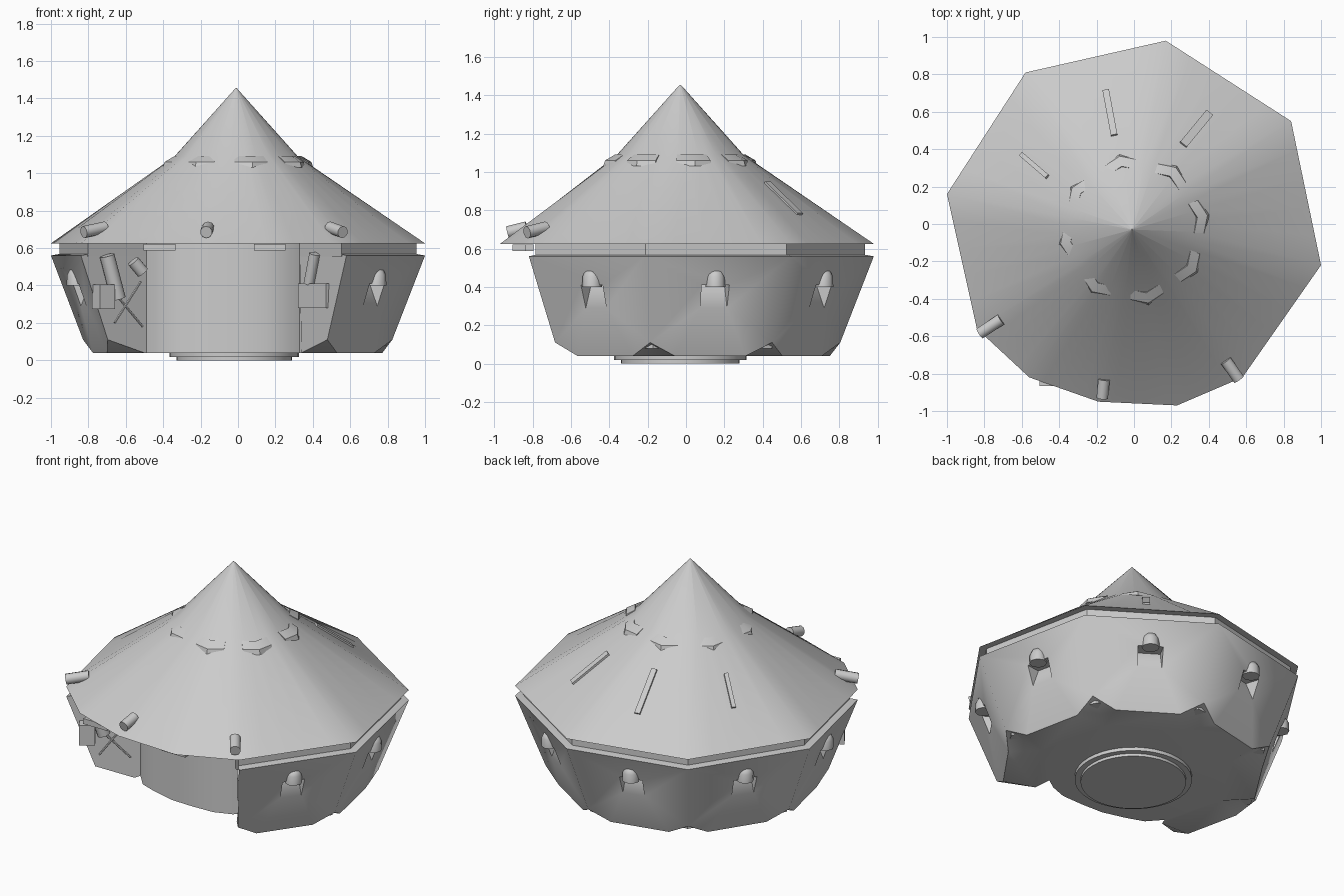
import bpy, bmesh
from math import sin, cos, radians, hypot
from mathutils import Vector

if "Cube" in bpy.data.objects:
    bpy.data.objects.remove(bpy.data.objects["Cube"], do_unlink=True)

# One plain hull colour
GREY = (0.6, 0.6, 0.6, 1)
hull = bpy.data.materials.new("hull_grey")
hull.use_nodes = True
hull.diffuse_color = GREY
hull.node_tree.nodes["Principled BSDF"].inputs["Base Color"].default_value = GREY

CX, CY = -0.01, -0.03
# Eight main corners, counter-clockwise from the right side of the opening
CORNERS = [(.58, -.82), (1, -.22), (.84, .55), (.17, .98), (-.58, .81),
           (-1, .16), (-.84, -.56)]
FRONT = [(-.56, -.82), (-.19, -.95), (.23, -.97)]
# Curved inner wall seen through the opening, left to right
ARC = [(-.49, -.30), (-.41, -.39), (-.30, -.43), (-.15, -.47), (0, -.475),
       (.15, -.47), (.26, -.43), (.33, -.38)]
EAVE, TOP, NOTCH, FLOOR = .625, .56, .11, .04


def make(name, verts, faces, angle=40):
    me = bpy.data.meshes.new(name)
    bm = bmesh.new()
    vs = [bm.verts.new(v) for v in verts]
    for f in faces:
        bm.faces.new([vs[i] for i in f])
    bmesh.ops.remove_doubles(bm, verts=bm.verts[:], dist=.0005)
    bmesh.ops.recalc_face_normals(bm, faces=bm.faces[:])
    bm.to_mesh(me)
    bm.free()
    me.materials.append(hull)
    ob = bpy.data.objects.new(name, me)
    bpy.context.collection.objects.link(ob)
    bpy.ops.object.select_all(action='DESELECT')
    ob.select_set(True)
    bpy.context.view_layer.objects.active = ob
    bpy.ops.object.shade_smooth_by_angle(angle=radians(angle))
    return ob


def make_polys(name, polys, angle=40):
    verts, faces = [], []
    for p in polys:
        faces.append(range(len(verts), len(verts) + len(p)))
        verts += p
    return make(name, verts, faces, angle)


def loft(name, rings, angle=40):
    """Skin rings of equal length and cap both ends."""
    n = len(rings[0])
    faces = [(k * n + i, k * n + (i + 1) % n, (k + 1) * n + (i + 1) % n, (k + 1) * n + i)
             for k in range(len(rings) - 1) for i in range(n)]
    faces += [range(n), range((len(rings) - 1) * n, len(rings) * n)]
    return make(name, [v for r in rings for v in r], faces, angle)


def circle(x, y, z, r, n):
    return [(x + r * cos(radians(360 * i / n)), y + r * sin(radians(360 * i / n)), z)
            for i in range(n)]


def bar(name, a, b, w, h, n=4):
    """Box (n=4) or rod from a to b."""
    a, b = Vector(a), Vector(b)
    d = (b - a).normalized()
    side = d.cross(Vector((0, 0, 1)))
    side = side.normalized() if side.length > .01 else Vector((1, 0, 0))
    up = side.cross(d)
    k = 1 / cos(radians(45)) if n == 4 else 1
    ring = [(side * w * cos(t) + up * h * sin(t)) * k / 2
            for t in (radians(360 * (i + .5) / n) for i in range(n))]
    return loft(name, [[a + o for o in ring], [b + o for o in ring]])


def wall(i, t, z, push=0):
    """Point on the sloping wall panel i at fraction t and height z."""
    a, b = Vector(CORNERS[i]), Vector(CORNERS[i + 1])
    p = a.lerp(b, t) - Vector((CX, CY))
    p = p * (1 - .385 * (TOP - z)) + p.normalized() * push
    return (p.x + CX, p.y + CY, z)


def corner(i, z):
    return wall(i, 0, z) if i < 6 else wall(5, 1, z)


# Roof: round peak blending into the polygonal eave
rim = CORNERS + FRONT
outline = []
for i, p in enumerate(rim):
    q = rim[(i + 1) % len(rim)]
    outline += [Vector(p).lerp(Vector(q), k / 5) for k in range(5)]


def toward(p, r, z):
    d = (p - Vector((CX, CY))).normalized() * r
    return (CX + d.x, CY + d.y, z)


loft("roof", [[(p.x, p.y, EAVE) for p in outline],
              [toward(p, .33, 1.09) for p in outline],
              [toward(p, .003, 1.455) for p in outline]], 30)

# Body: six wall panels with wedge pockets, notched corners and a floor
polys = []
inner = []
for i in range(7):
    c = Vector(corner(i, FLOOR))
    o = Vector((CX, CY, FLOOR))
    inner.append(tuple(o.lerp(c, .74)))
for i in range(6):
    tl, tr = corner(i, TOP), corner(i + 1, TOP)
    bl, br = corner(i, NOTCH), corner(i + 1, NOTCH)
    a, b = wall(i, .2, FLOOR), wall(i, .8, FLOOR)
    p, q, r, s = [wall(i, t, z) for t, z in ((.4, .41), (.6, .41), (.6, .29), (.4, .29))]
    pin, qin = wall(i, .4, .41, -.09), wall(i, .6, .41, -.09)
    polys += [[tl, p, q, tr], [tr, q, r, br], [br, r, b], [b, r, s, a],
              [a, s, bl], [bl, s, p, tl]]
    polys += [[p, pin, qin, q], [p, s, pin], [q, qin, r], [pin, s, r, qin]]
    polys += [[inner[i], a, b, inner[i + 1]], [bl, a, inner[i]], [b, br, inner[i + 1]]]
arc_low = [(x, y, FLOOR) for x, y in ARC]
arc_high = [(x, y, EAVE) for x, y in ARC]
polys.append(inner + arc_low)
for i in range(len(ARC) - 1):
    polys.append([arc_low[i], arc_low[i + 1], arc_high[i + 1], arc_high[i]])
for i, k in ((0, -1), (6, 0)):
    polys.append([corner(i, TOP), corner(i, NOTCH), inner[i], arc_low[k],
                  ARC[k] + (TOP,)])
make_polys("body", polys, 50)

# Recessed band between walls and roof
band = [(CX + (x - CX) * .955, CY + (y - CY) * .955) for x, y in CORNERS] + ARC
loft("neck_band", [[(x, y, z) for x, y in band] for z in (TOP - .005, EAVE + .003)])
loft("wall_top", [[corner(i, TOP) for i in range(7)] + [(x, y, TOP) for x, y in ARC],
                  [(x, y, TOP + .008) for x, y in band]])

# Nozzles above each pocket and under each corner
for i in range(6):
    x, y, _ = wall(i, .5, .43, -.01)
    loft("wall_nozzle", [circle(x, y, z, r, 8)
                         for z, r in ((.40, .052), (.455, .05), (.48, .038), (.492, .015))], 50)
for i in range(1, 6):
    x, y, _ = Vector((CX, CY, 0)).lerp(Vector(corner(i, NOTCH)), .9)
    loft("corner_nozzle", [circle(x, y, z, .055, 6) for z in (.08, .12)])

# Stepped docking ring underneath
for z0, z1, r in ((0, .02, .31), (.018, .045, .345)):
    loft("base_ring", [circle(-.02, -.03, z, r, 40) for z in (z0, z1)])

# Chevron hoods around the peak
for k in range(8):
    rings = []
    for off, shrink in ((-14, .935), (0, 1), (14, .935)):
        t = radians(11 + 45 * k + off)
        rings.append([(r * shrink * cos(t), CY + r * shrink * sin(t), z) for r, z in
                      ((.41, 1.03), (.40, 1.06), (.345, 1.092), (.33, 1.05))])
    loft("peak_hood", rings, 25)

# Long ribs on the rear slope
for a, b, w in (((.26, .42), (.40, .59), .045), ((-.105, .47), (-.15, .71), .035),
                ((-.46, .25), (-.60, .37), .025)):
    ends = [(x, y, 1.085 - .755 * (hypot(x - CX, y - CY) - .33)) for x, y in (a, b)]
    bar("roof_rib", ends[0], ends[1], w, .03)

# Front tubes on the eave and blocks beneath it
for a, b in (((-.71, -.51), (-.825, -.585)), ((-.16, -.83), (-.17, -.93)),
             ((.49, -.73), (.56, -.83))):
    bar("eave_tube", a + (.71,), b + (.685,), .065, .065, 10)
for x, y in ((-.42, -.83), (.17, -.87)):
    bar("eave_block", (x - .085, y, .605), (x + .085, y, .605), .07, .035)

# Equipment on the two partition walls
bar("right_locker", (.35, -.45, .345), (.50, -.66, .345), .07, .13)
bar("right_pipe", (.41, -.57, .57), (.38, -.52, .41), .06, .06, 10)
bar("right_strut", (.52, -.70, .40), (.36, -.46, .16), .014, .014, 6)
bar("right_brace", (.40, -.52, .28), (.46, -.64, .10), .014, .014, 6)
bar("left_pipe", (-.70, -.50, .56), (-.64, -.46, .33), .08, .08, 10)
bar("left_tank", (-.56, -.42, .53), (-.51, -.40, .47), .07, .07, 10)
bar("left_locker", (-.76, -.54, .34), (-.68, -.49, .34), .08, .13)
bar("left_strut", (-.66, -.47, .36), (-.51, -.37, .18), .014, .014, 6)
bar("left_brace", (-.52, -.38, .42), (-.66, -.48, .20), .014, .014, 6)
